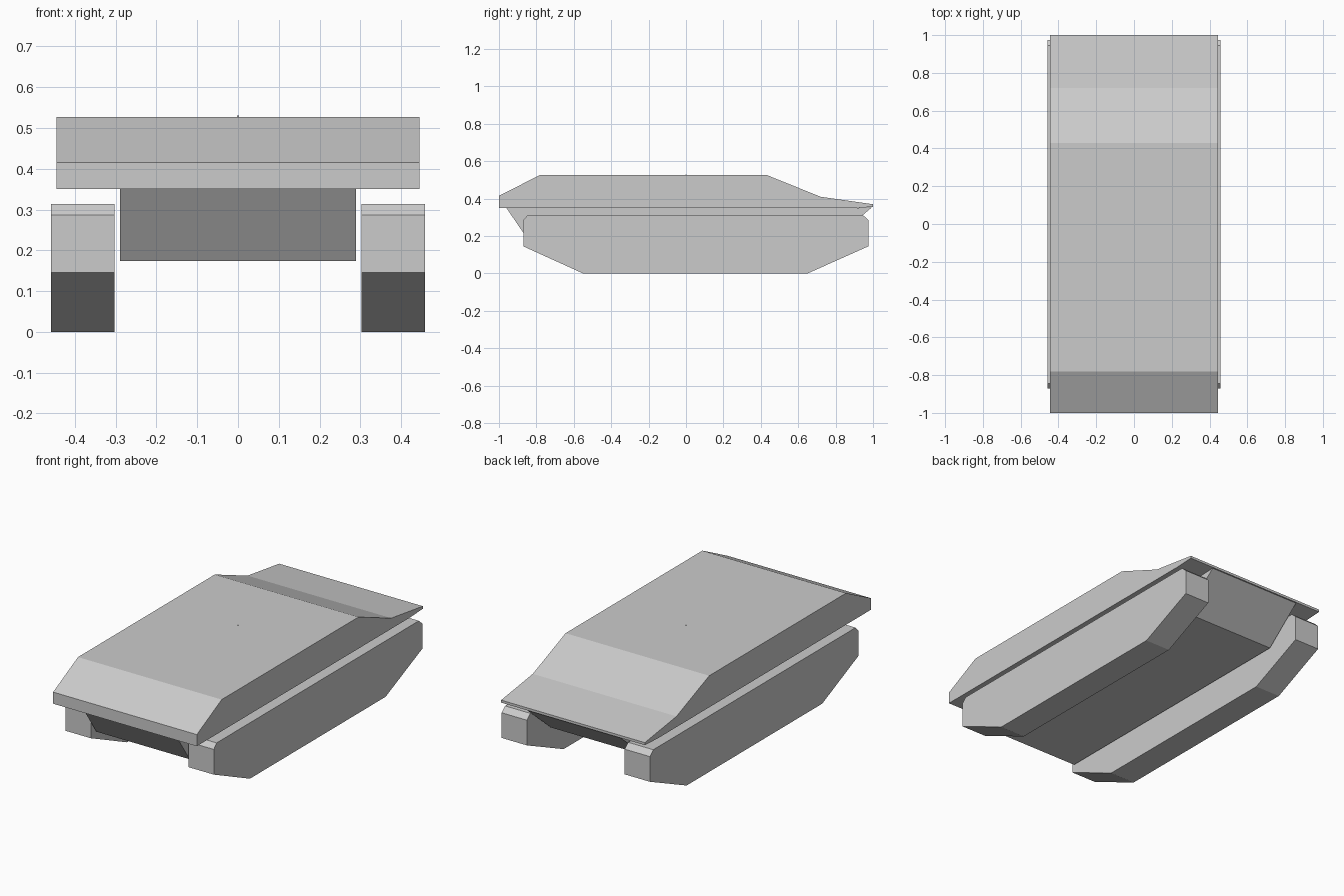
import bpy, bmesh

if "Cube" in bpy.data.objects:
    bpy.data.objects.remove(bpy.data.objects["Cube"])


def extrude_profile(name, profile, x0, x1):
    """Closed prism: (y, z) outline extruded along x."""
    bm = bmesh.new()
    face = bm.faces.new([bm.verts.new((x0, y, z)) for y, z in profile])
    ext = bmesh.ops.extrude_face_region(bm, geom=[face])
    moved = [v for v in ext["geom"] if isinstance(v, bmesh.types.BMVert)]
    bmesh.ops.translate(bm, verts=moved, vec=(x1 - x0, 0, 0))
    bmesh.ops.recalc_face_normals(bm, faces=bm.faces)
    mesh = bpy.data.meshes.new(name)
    bm.to_mesh(mesh)
    bm.free()
    obj = bpy.data.objects.new(name, mesh)
    bpy.context.collection.objects.link(obj)
    return obj


# Wide upper hull with sloped nose and stepped rear deck
extrude_profile("upper_hull", [
    (-1, 0.35), (-1, 0.415), (-0.78, 0.527), (0.43, 0.527),
    (0.72, 0.41), (1, 0.37), (1, 0.356), (0.89, 0.35)], -0.445, 0.445)

# Narrow belly between the tracks
extrude_profile("lower_hull", [
    (-0.96, 0.35), (-0.84, 0.174), (0.78, 0.174),
    (0.995, 0.354), (0.89, 0.35)], -0.289, 0.289)

# Track blocks, mirrored left and right
track = [(-0.55, 0), (0.65, 0), (0.975, 0.145), (0.975, 0.286),
         (0.945, 0.313), (-0.845, 0.313), (-0.87, 0.286), (-0.87, 0.145)]
for side, s in (("left", -1), ("right", 1)):
    extrude_profile("track_" + side, track, s * 0.303, s * 0.459)

# Tiny mounting pin in the roof centre
bpy.ops.mesh.primitive_cube_add(size=0.005, location=(0, 0, 0.5275))
bpy.context.object.name = "roof_pin"
